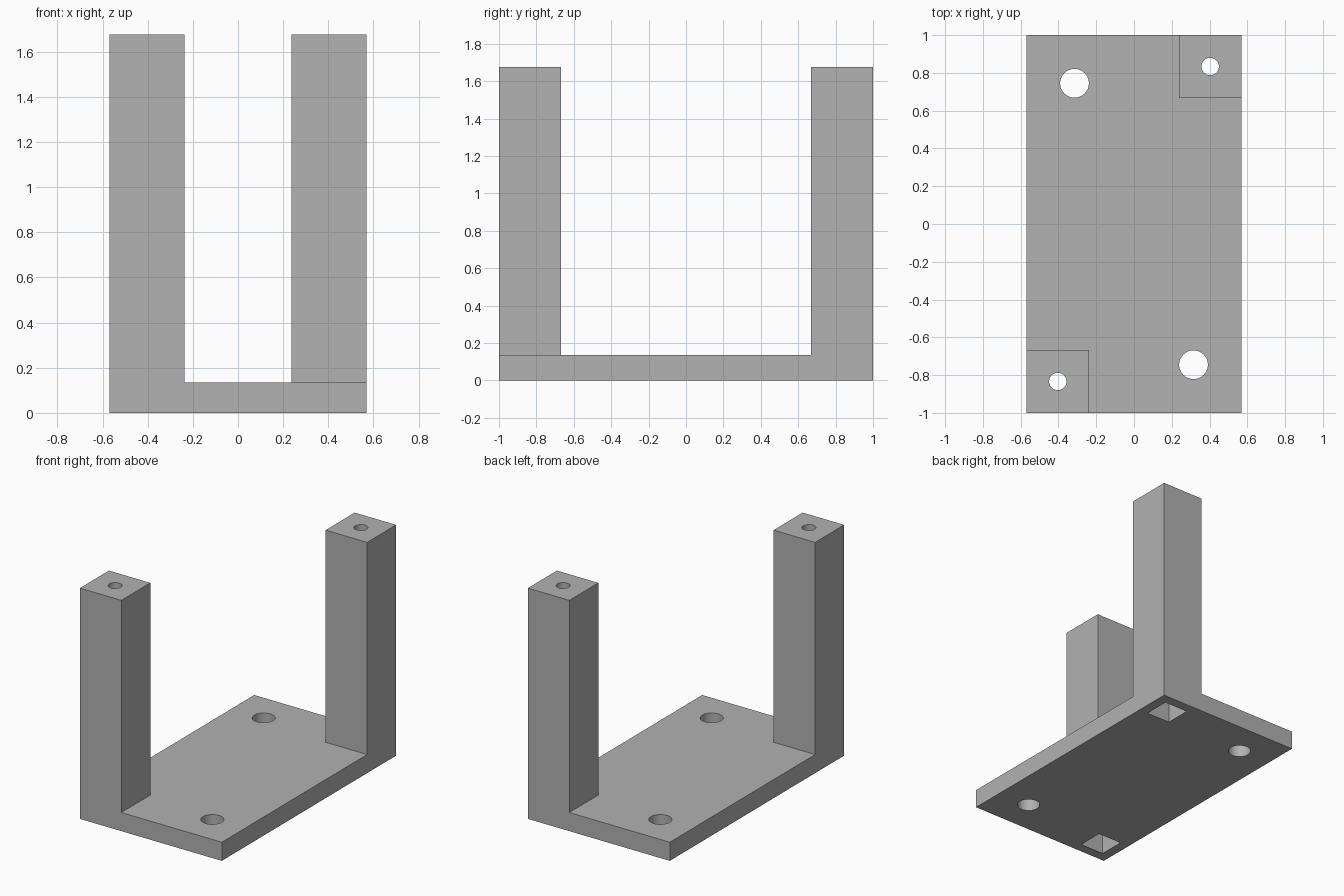
import bpy

cube = bpy.data.objects.get("Cube")
if cube:
    bpy.data.objects.remove(cube, do_unlink=True)

WIDTH, LENGTH, BASE_H, TOP = 1.14, 2.0, 0.135, 1.675
POST = 0.333
POCKET, POCKET_TOP = 0.19, 1.4

grey = bpy.data.materials.new("plain grey")
grey.use_nodes = True
colour = (0.445, 0.445, 0.445, 1)
grey.diffuse_color = colour
grey.node_tree.nodes["Principled BSDF"].inputs["Base Color"].default_value = colour


def box(name, x, y, z0, z1, sx, sy):
    bpy.ops.mesh.primitive_cube_add(size=1, location=(x, y, (z0 + z1) / 2))
    ob = bpy.context.object
    ob.name = name
    ob.scale = (sx, sy, z1 - z0)
    bpy.ops.object.transform_apply(location=True, rotation=False, scale=True)
    ob.data.materials.append(grey)
    return ob


def rod(name, x, y, r, z0, z1):
    bpy.ops.mesh.primitive_cylinder_add(vertices=48, radius=r, depth=z1 - z0,
                                        location=(x, y, (z0 + z1) / 2))
    ob = bpy.context.object
    ob.name = name
    ob.data.materials.append(grey)
    return ob


def combine(target, other, operation):
    mod = target.modifiers.new(operation.lower(), "BOOLEAN")
    mod.operation = operation
    mod.solver = "EXACT"
    mod.object = other
    bpy.context.view_layer.objects.active = target
    bpy.ops.object.modifier_apply(modifier=mod.name)
    bpy.data.objects.remove(other, do_unlink=True)


# Base plate
stand = box("base_with_posts", 0, 0, 0, BASE_H, WIDTH, LENGTH)

# Two diagonally opposite corner posts, fused to the plate
px, py = (WIDTH - POST) / 2, (LENGTH - POST) / 2
for s in (-1, 1):
    combine(stand, box("post", s * px, s * py, 0, TOP, POST, POST), "UNION")

for s in (-1, 1):
    # Square pocket from below, with a round screw hole through the post top
    combine(stand, box("pocket_cutter", s * px, s * py, -0.1, POCKET_TOP, POCKET, POCKET),
            "DIFFERENCE")
    combine(stand, rod("screw_cutter", s * px, s * py, 0.046, POCKET_TOP - 0.1, TOP + 0.1),
            "DIFFERENCE")
    # Mounting hole in the free corner of the plate
    combine(stand, rod("mount_cutter", s * 0.315, s * -0.745, 0.076, -0.1, BASE_H + 0.1),
            "DIFFERENCE")

# Smooth hole walls, sharp edges elsewhere
bpy.ops.object.select_all(action="DESELECT")
stand.select_set(True)
bpy.context.view_layer.objects.active = stand
bpy.ops.object.shade_smooth_by_angle(angle=0.5)
